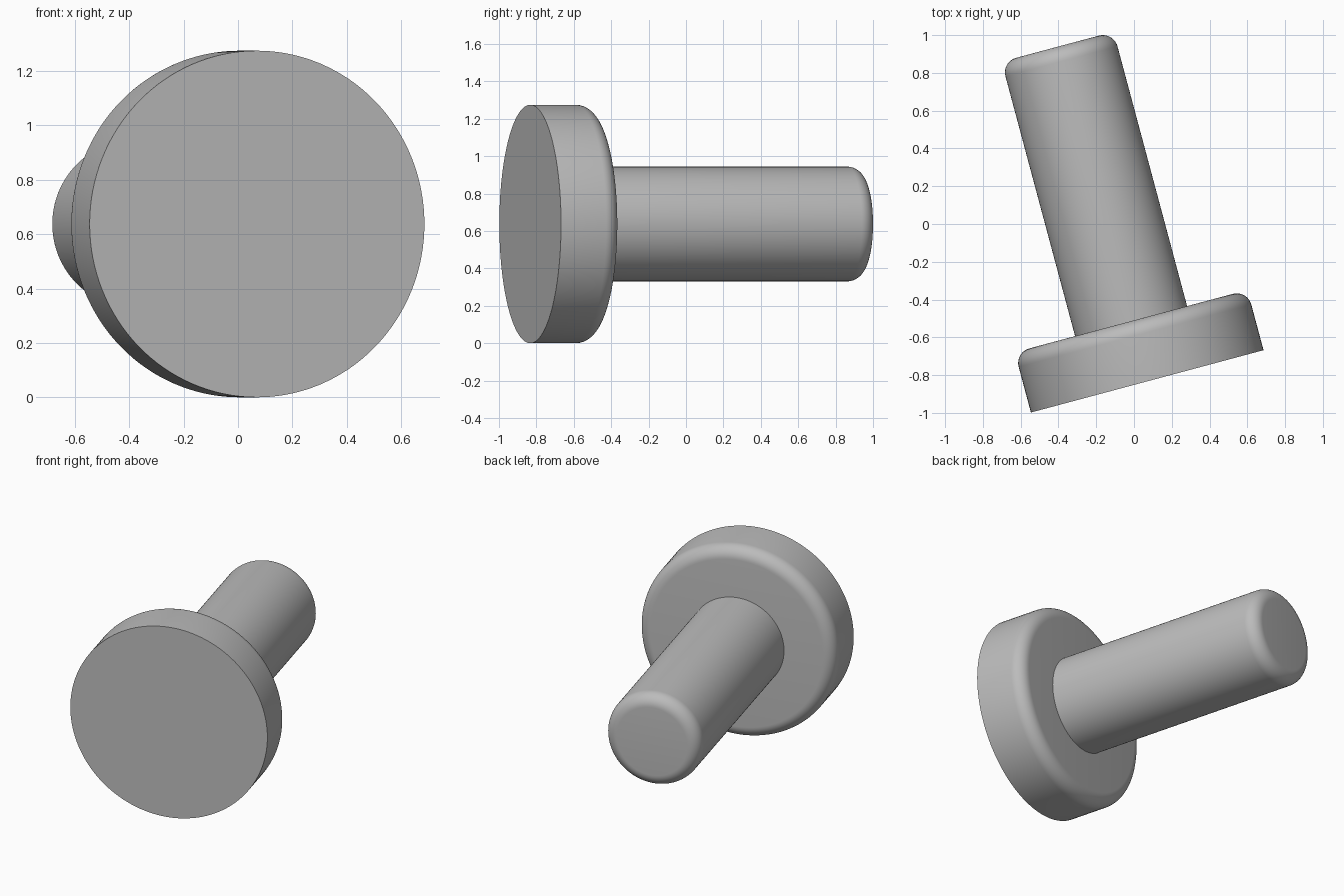
import bpy, bmesh
from math import radians, cos, sin
from mathutils import Matrix

cube = bpy.data.objects.get("Cube")
if cube:
    bpy.data.objects.remove(cube, do_unlink=True)

# Plain grey for the whole model
grey = bpy.data.materials.new("plain_grey")
grey.use_nodes = True
colour = (0.5, 0.5, 0.5, 1)
grey.diffuse_color = colour
grey.node_tree.nodes["Principled BSDF"].inputs["Base Color"].default_value = colour

# Shared axis: lies flat, pointing backwards and turned sideways
PLACE = (Matrix.Translation((0.07, -0.833, 0.6375))
         @ Matrix.Rotation(radians(15), 4, 'Z')
         @ Matrix.Rotation(radians(-90), 4, 'X'))
FILLET = 0.08


def rounded_cylinder(name, radius, start, end):
    """Cylinder along the axis with its far rim rounded over."""
    bm = bmesh.new()
    bmesh.ops.create_cone(bm, cap_ends=True, segments=128, radius1=radius,
                          radius2=radius, depth=end - start,
                          matrix=Matrix.Translation((0, 0, (start + end) / 2)))
    rim = [e for e in bm.edges if all(v.co.z > end - 0.001 for v in e.verts)]
    bmesh.ops.bevel(bm, geom=rim, offset=FILLET, offset_type='OFFSET',
                    segments=10, profile=0.5, affect='EDGES')
    bm.transform(PLACE)
    mesh = bpy.data.meshes.new(name)
    bm.to_mesh(mesh)
    bm.free()
    mesh.materials.append(grey)
    obj = bpy.data.objects.new(name, mesh)
    bpy.context.collection.objects.link(obj)
    bpy.ops.object.select_all(action='DESELECT')
    obj.select_set(True)
    bpy.context.view_layer.objects.active = obj
    bpy.ops.object.shade_smooth_by_angle(angle=radians(30))
    return obj


# Wide disc head and long shaft
rounded_cylinder("head", 0.6375, 0, 0.33)
rounded_cylinder("shaft", 0.307, 0.31, 1.834)
